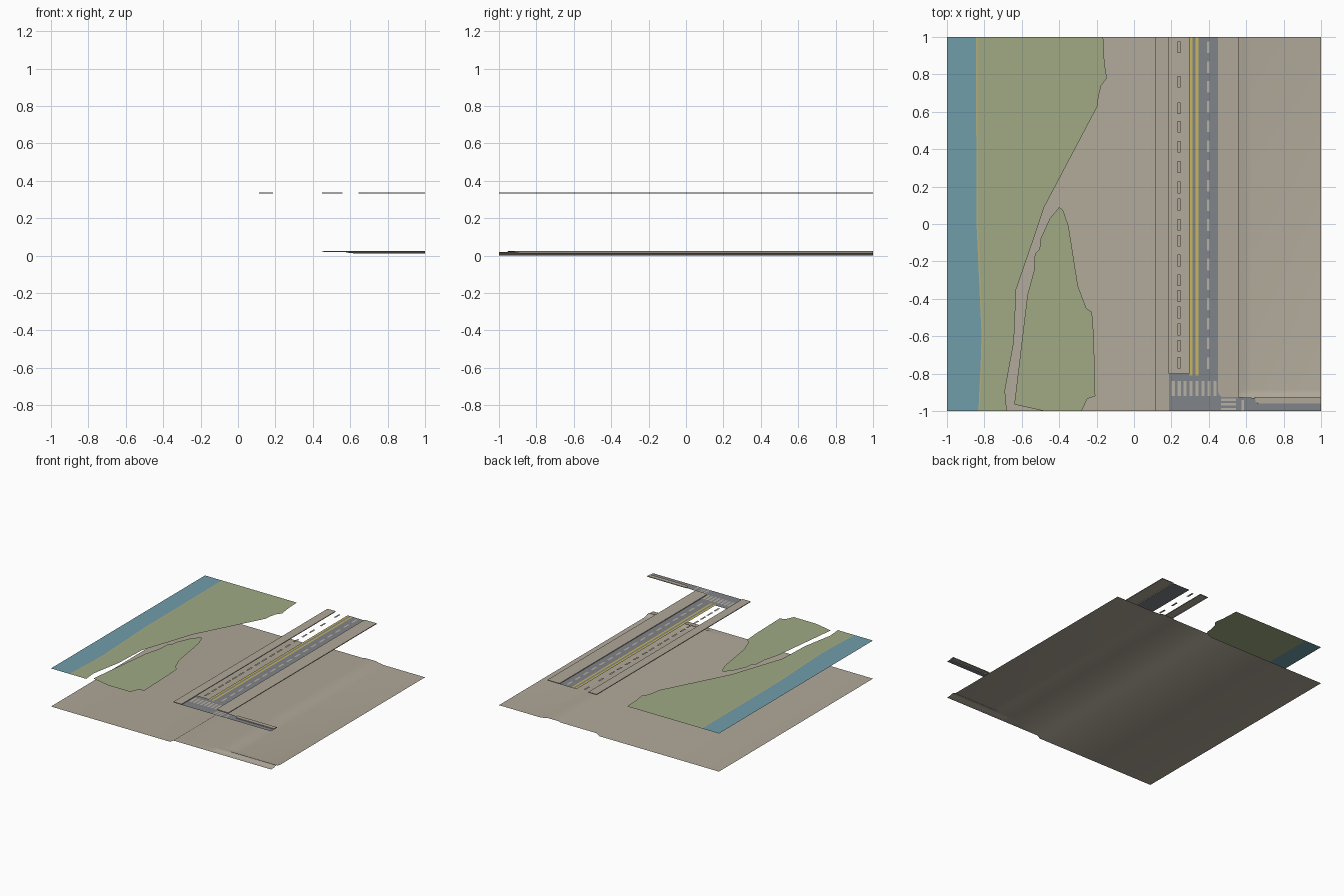
import bpy
import bmesh

cube = bpy.data.objects.get("Cube")
if cube:
    bpy.data.objects.remove(cube, do_unlink=True)


def material(name, r, g, b):
    m = bpy.data.materials.new(name)
    m.use_nodes = True
    m.diffuse_color = (r, g, b, 1)
    m.node_tree.nodes["Principled BSDF"].inputs["Base Color"].default_value = (r, g, b, 1)
    return m


EARTH = material("taupe earth", .434, .392, .319)
GRASS = material("grass green", .352, .402, .231)
WATER = material("water blue", .165, .337, .402)
SAND = material("pale sand", .45, .42, .2)
ASPHALT = material("asphalt grey", .216, .227, .246)
YELLOW = material("line yellow", .578, .474, .114)
PAINT = material("pale road paint", .47, .44, .37)

PARK_Z, ROAD_Z, PAVE_Z = .313, .331, .337
PAINT_Z = ROAD_Z + .0012


def finish(name, bm, mat):
    mesh = bpy.data.meshes.new(name)
    bm.to_mesh(mesh)
    bm.free()
    mesh.materials.append(mat)
    obj = bpy.data.objects.new(name, mesh)
    bpy.context.collection.objects.link(obj)
    return obj


def add_sheet(bm, outline, z, skirt=0):
    """Flat upward-facing outline, with an optional kerb hanging below it."""
    verts = [bm.verts.new((x, y, z)) for x, y in outline]
    face = bm.faces.new(verts)
    face.normal_update()
    if face.normal.z < 0:
        face.normal_flip()
    if skirt:
        low = [bm.verts.new((x, y, z - skirt)) for x, y in outline]
        for i in range(len(verts)):
            j = (i + 1) % len(verts)
            bm.faces.new((verts[j], verts[i], low[i], low[j]))
    bmesh.ops.triangulate(bm, faces=[face])


def sheet(name, outline, z, mat, skirt=0):
    bm = bmesh.new()
    add_sheet(bm, outline, z, skirt)
    return finish(name, bm, mat)


def rect(x0, x1, y0, y1):
    return [(x0, y0), (x1, y0), (x1, y1), (x0, y1)]


def rects(name, boxes, z, mat):
    bm = bmesh.new()
    for box in boxes:
        add_sheet(bm, rect(*box), z)
    return finish(name, bm, mat)


# Ground: a swept cross-section with a raised road bed and side street
def ground_height(x, y):
    if x < .09:
        return 0
    if x < .45:
        return .018
    if y < -.955:
        return .018
    if y < -.92 or x < .57:
        return .024
    if y < -.9 or x < .6:
        return .016
    return .011


bm = bmesh.new()
xs = [-1, .085, .112, .44, .46, .555, .585, .63, 1]
ys = [-1, -.96, -.95, -.925, -.91, -.885, 1]
grid = [[bm.verts.new((x, y, ground_height(x, y))) for x in xs] for y in ys]
for low, high in zip(grid, grid[1:]):
    for i in range(len(xs) - 1):
        bm.faces.new((low[i], low[i + 1], high[i + 1], high[i]))
ground = finish("ground", bm, EARTH)
for poly in ground.data.polygons:
    poly.use_smooth = True

# Riverside: water, sand edge, meadow and island of grass
shore = [(-.845, 1), (-.842, 0), (-.815, -.6), (-.82, -.75), (-.832, -1)]
bank = [(x + .008, y) for x, y in shore]
sheet("river", [(-1, -1), (-1, 1)] + shore, PARK_Z, WATER)
sheet("sand_edge", shore + bank[::-1], PARK_Z, SAND)
sheet("meadow", bank[::-1] + [
    (-.165, 1), (-.158, .86), (-.145, .78), (-.175, .74), (-.19, .68),
    (-.195, .63), (-.48, .09), (-.53, -.06), (-.63, -.35), (-.642, -.63),
    (-.69, -.89), (-.68, -1)], PARK_Z, GRASS)
sheet("grass_island", [
    (-.40, .09), (-.38, .075), (-.35, -.01), (-.30, -.33), (-.255, -.45),
    (-.225, -.47), (-.215, -.6), (-.207, -.92), (-.25, -.935), (-.28, -1),
    (-.48, -1), (-.64, -.965), (-.57, -.38), (-.535, -.25), (-.53, -.16),
    (-.505, -.135), (-.50, -.08), (-.45, .03)], PARK_Z, GRASS)

# Road: one main carriageway joining a side street
sheet("road", [
    (.187, -1), (1, -1), (1, -.96), (.66, -.96), (.645, -.93), (.56, -.925),
    (.47, -.925), (.455, -.915), (.45, -.9), (.45, 1), (.295, 1), (.295, -.8),
    (.187, -.8)], ROAD_Z, ASPHALT)

# Raised pavements with kerbs
kerb = PAVE_Z - ROAD_Z
sheet("left_pavement", rect(.113, .187, -1, 1), PAVE_Z, EARTH, kerb)
sheet("right_pavement", [
    (.45, 1), (.45, -.9), (.455, -.915), (.47, -.925), (.56, -.925), (.56, 1)],
    PAVE_Z, EARTH, kerb)
sheet("side_pavement", [
    (.645, -.925), (.65, -.95), (.665, -.96), (1, -.96), (1, -.925)],
    PAVE_Z, EARTH, kerb)

# Painted centre lines and lane dashes
rects("centre_lines", [(x, x + .015, -.81, 1) for x in (.297, .329)], PAINT_Z, YELLOW)
left_dashes = [.944, .76, .618, .521, .414, .305, .195, .104, -.003, -.09,
               -.195, -.3, -.385, -.473, -.564, -.652, -.742]
rects("left_lane_dashes", [(.232, .248, y - .031, y + .031) for y in left_dashes],
      PAINT_Z, EARTH)
rects("right_lane_dashes", [(.389, .404, y - .031, y + .031)
                            for y in (.944 - .1055 * i for i in range(17))],
      PAINT_Z, PAINT)

# Crossings and stop line
rects("main_crossing", [(x, x + .018, -.92, -.84)
                        for x in (.2 + .032 * i for i in range(8))], PAINT_Z, PAINT)
rects("side_crossing", [(.465, .545, y, y + .012)
                        for y in (-.995, -.97, -.945)], PAINT_Z, PAINT)
rects("stop_line", [(.575, .588, -1, -.94)], PAINT_Z, PAINT)
